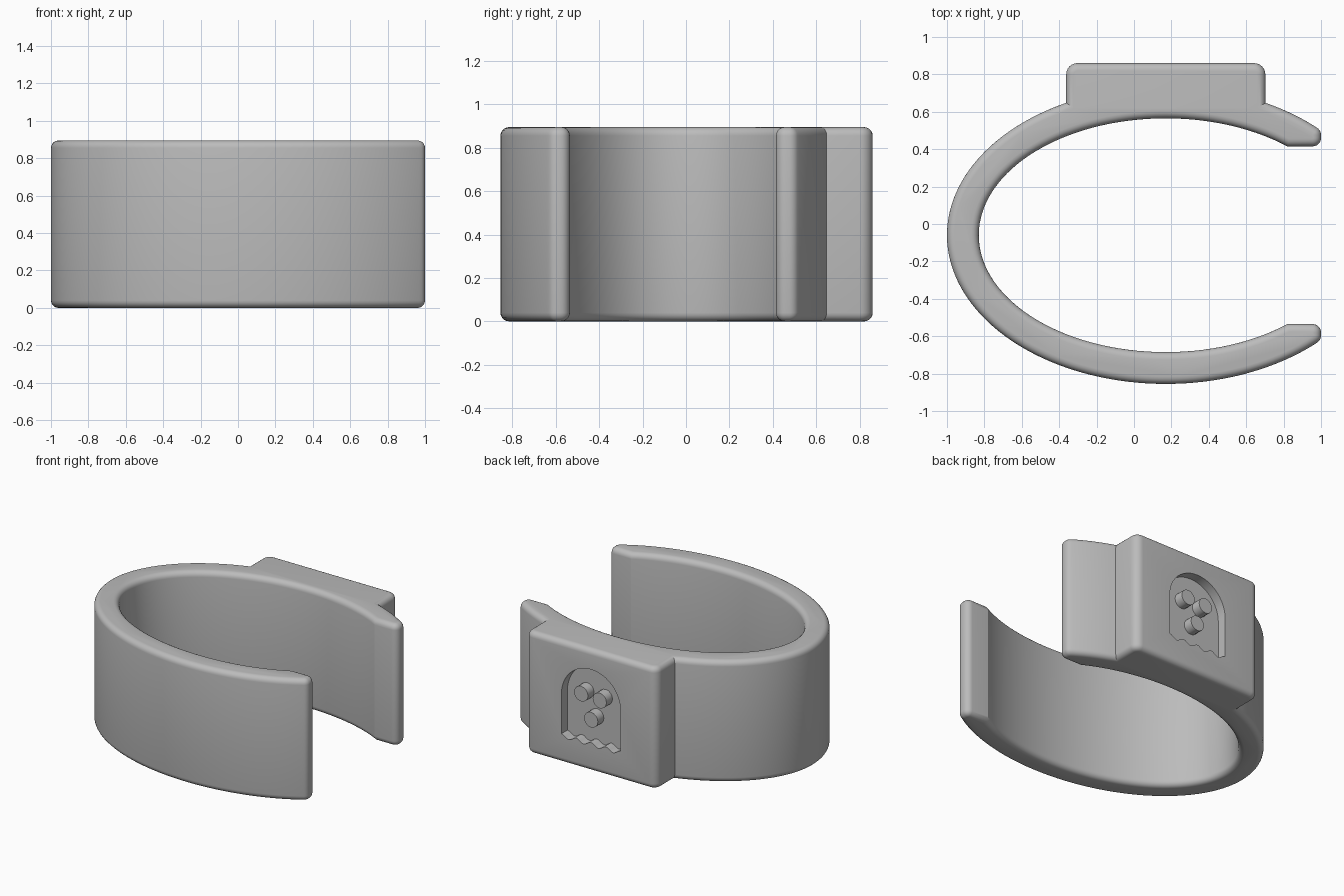
import bpy, bmesh, math
from mathutils import Vector

if "Cube" in bpy.data.objects:
    bpy.data.objects.remove(bpy.data.objects["Cube"])

H = 0.895                      # band height
CX, CY = 0.17, -0.06           # centre of the oval
OUT, INN = (1.17, 0.795), (1.0, 0.625)

grey = bpy.data.materials.new("grey plastic")
grey.diffuse_color = (0.5, 0.5, 0.5, 1)
grey.use_nodes = True
grey.node_tree.nodes["Principled BSDF"].inputs["Base Color"].default_value = grey.diffuse_color


def oval(radii, t0, t1, n):
    return [(CX + radii[0] * math.cos(t0 + (t1 - t0) * i / n),
             CY + radii[1] * math.sin(t0 + (t1 - t0) * i / n), 0) for i in range(n + 1)]


def fillet(points, steps=6):
    """Round every corner whose third value (radius) is above zero."""
    out = []
    for i, (x, y, r) in enumerate(points):
        p = Vector((x, y))
        if not r:
            out.append(p)
            continue
        a = (Vector(points[i - 1][:2]) - p).normalized()
        b = (Vector(points[(i + 1) % len(points)][:2]) - p).normalized()
        half = a.angle(b) / 2
        c = p + (a + b).normalized() * r / math.sin(half)
        s = p + a * r / math.tan(half) - c
        e = p + b * r / math.tan(half) - c
        sweep = s.angle(e)
        for k in range(steps + 1):
            f = k / steps
            out.append(c + (s * math.sin((1 - f) * sweep) + e * math.sin(f * sweep)) / math.sin(sweep))
    return out


def inset(points, d):
    """Move a counter-clockwise outline inward by d."""
    out = []
    for i, p in enumerate(points):
        a = (p - points[i - 1]).normalized()
        b = (points[(i + 1) % len(points)] - p).normalized()
        n1, n2 = Vector((-a.y, a.x)), Vector((-b.y, b.x))
        out.append(p + (n1 + n2) * d / (1 + n1.dot(n2)))
    return out


def loft(name, rings):
    """Skin a stack of equal rings and cap both ends."""
    bm = bmesh.new()
    rows = [[bm.verts.new(v) for v in ring] for ring in rings]
    n = len(rows[0])
    for lo, hi in zip(rows, rows[1:]):
        for i in range(n):
            j = (i + 1) % n
            bm.faces.new((lo[i], lo[j], hi[j], hi[i]))
    bm.faces.new(rows[0][::-1])
    bm.faces.new(rows[-1])
    bmesh.ops.recalc_face_normals(bm, faces=bm.faces)
    me = bpy.data.meshes.new(name)
    bm.to_mesh(me)
    bm.free()
    me.materials.append(grey)
    ob = bpy.data.objects.new(name, me)
    bpy.context.collection.objects.link(ob)
    return ob


def smooth(ob, degrees):
    bpy.ops.object.select_all(action='DESELECT')
    ob.select_set(True)
    bpy.context.view_layer.objects.active = ob
    bpy.ops.object.shade_smooth_by_angle(angle=math.radians(degrees))


# Open oval band with a square block on its back
tip = math.acos(0.83 / OUT[0])
block = math.acos(0.5325 / OUT[0])
inner = math.asin(0.475 / INN[1])
tau = 2 * math.pi
outline = oval(OUT, tip, block, 8)
outline += [(0.7025, 0.86, 0.06), (-0.3625, 0.86, 0.06)]
outline += oval(OUT, math.pi - block, tau - tip, 90)[:-1]
outline += [(1.0, -0.62, 0.045), (1.0, -0.535, 0.045)]
outline += oval(INN, tau - inner, inner, 90)
outline += [(1.0, 0.415, 0.045)]
outline[0] = (1.0, 0.50, 0.045)
outline = fillet(outline)

# Rounded top and bottom rims
R, N = 0.04, 5
levels = [(R * (1 - math.sin(k / N * math.pi / 2)), R * (1 - math.cos(k / N * math.pi / 2)))
          for k in range(N + 1)]
levels = [(d, z) for d, z in levels] + [(d, H - z) for d, z in levels[::-1]]
band = loft("band", [[(p.x, p.y, z) for p in inset(outline, d)] for d, z in levels])

# Arched recess with a wavy bottom edge, cut into the block
W, FLOOR, SPRING = 0.24, 0.2, 0.51
arch = [(CX + W * math.cos(math.pi * i / 24), SPRING + W * math.sin(math.pi * i / 24)) for i in range(25)]
arch += [(CX - W + 2 * W * i / 32, FLOOR + 0.014 * math.cos(i / 32 * 4 * tau)) for i in range(33)]
DEPTH = 0.07
cutter = loft("recess_cutter", [[(x, y, z) for x, z in arch] for y in (0.86 - DEPTH, 0.95)])
cutter.hide_render = True
bpy.context.view_layer.objects.active = band
mod = band.modifiers.new("recess", 'BOOLEAN')
mod.operation, mod.solver, mod.object = 'DIFFERENCE', 'EXACT', cutter
bpy.ops.object.modifier_apply(modifier=mod.name)
bpy.data.objects.remove(cutter)
smooth(band, 25)

# Three round pegs standing in the recess
for i, (px, pz) in enumerate([(0.25, 0.55), (0.10, 0.54), (0.17, 0.38)]):
    ring = [(px + 0.056 * math.cos(tau * k / 16), pz + 0.056 * math.sin(tau * k / 16)) for k in range(16)]
    peg = loft(f"peg_{i + 1}", [[(x, y, z) for x, z in ring] for y in (0.86 - DEPTH - 0.01, 0.86)])
    smooth(peg, 30)
